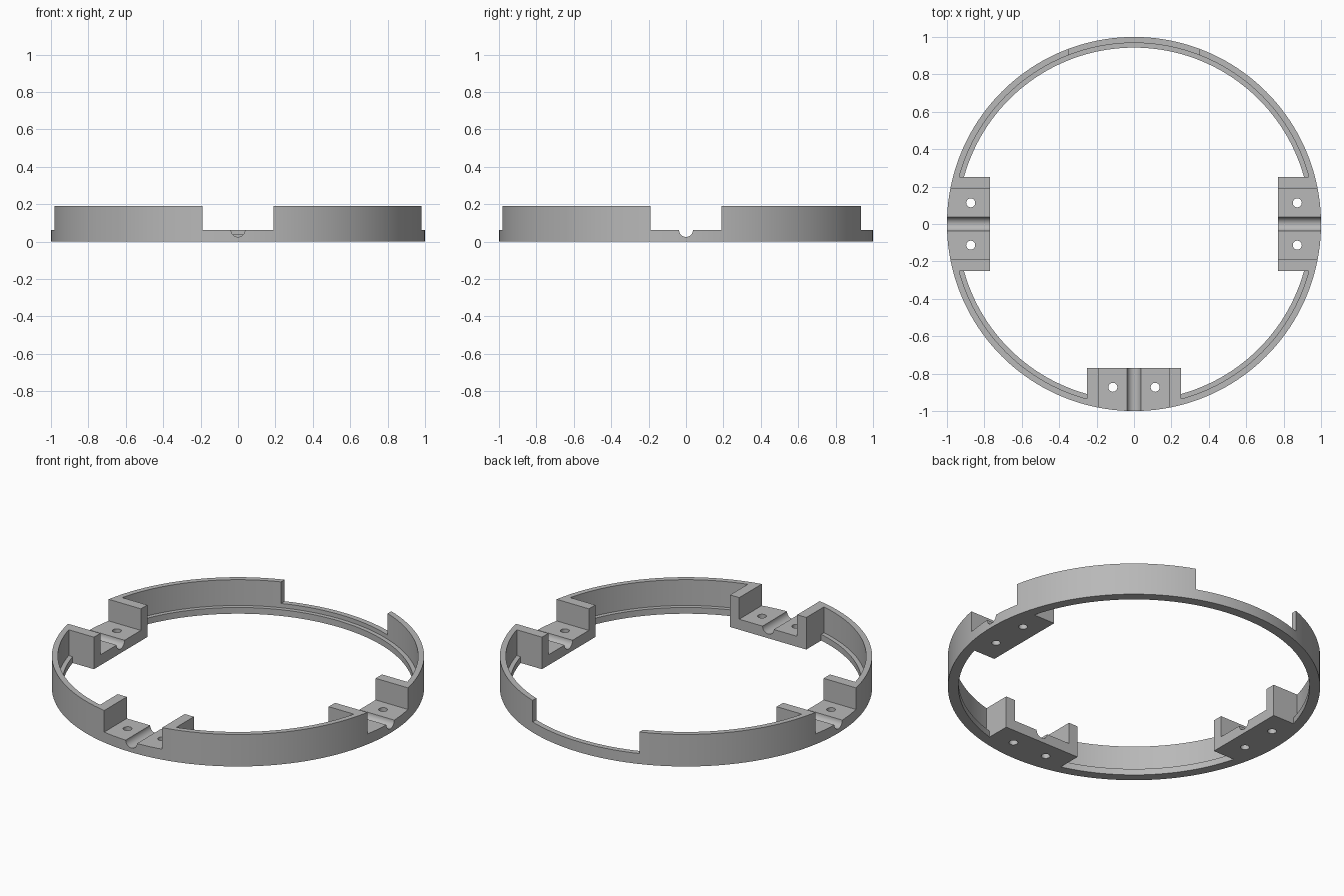
import bpy, bmesh, math
from mathutils import Matrix, Vector

cube = bpy.data.objects.get("Cube")
if cube:
    bpy.data.objects.remove(cube)

HEIGHT, FLOOR, LEDGE = 0.19, 0.062, 0.037
OUTER, INNER, LIP = 1.0, 0.968, 0.943
PAD_REACH, PAD_HALF, POCKET_HALF = 0.77, 0.25, 0.19

grey = bpy.data.materials.new("plain grey")
grey.use_nodes = True
grey.diffuse_color = (0.48, 0.48, 0.48, 1)
grey.node_tree.nodes["Principled BSDF"].inputs["Base Color"].default_value = grey.diffuse_color


def finish(name, bm):
    bmesh.ops.recalc_face_normals(bm, faces=bm.faces)
    mesh = bpy.data.meshes.new(name)
    bm.to_mesh(mesh)
    bm.free()
    mesh.materials.append(grey)
    obj = bpy.data.objects.new(name, mesh)
    bpy.context.collection.objects.link(obj)
    return obj


def box(name, low, high, turn=0):
    low, high = Vector(low), Vector(high)
    bm = bmesh.new()
    bmesh.ops.create_cube(bm, size=1, matrix=Matrix.Rotation(turn, 4, "Z")
                          @ Matrix.Translation((low + high) / 2)
                          @ Matrix.Diagonal((*(high - low), 1)))
    return finish(name, bm)


def cylinder(name, radius, depth, matrix, sides):
    bm = bmesh.new()
    bmesh.ops.create_cone(bm, cap_ends=True, segments=sides, radius1=radius,
                          radius2=radius, depth=depth, matrix=matrix)
    return finish(name, bm)


def stepped_plug(name, profile, sides):
    """Solid of revolution from (radius, z) points, capped at both ends."""
    bm = bmesh.new()
    rings = [[bm.verts.new((r * math.cos(math.tau * i / sides),
                            r * math.sin(math.tau * i / sides), z))
              for i in range(sides)] for r, z in profile]
    for a, b in zip(rings, rings[1:]):
        for i in range(sides):
            j = (i + 1) % sides
            bm.faces.new((a[i], a[j], b[j], b[i]))
    bm.faces.new(rings[0])
    bm.faces.new(rings[-1])
    return finish(name, bm)


def cut(target, cutter):
    mod = target.modifiers.new("cut", "BOOLEAN")
    mod.operation, mod.solver, mod.object = "DIFFERENCE", "EXACT", cutter
    bpy.context.view_layer.update()
    graph = bpy.context.evaluated_depsgraph_get()
    mesh = bpy.data.meshes.new_from_object(target.evaluated_get(graph))
    target.modifiers.clear()
    target.data = mesh
    bpy.data.objects.remove(cutter)


# Solid disc, and the stepped bore that hollows it out
ring = cylinder("mounting_ring", OUTER, HEIGHT,
                Matrix.Translation((0, 0, HEIGHT / 2)), 160)
bore = stepped_plug("bore", [(LIP, -0.1), (LIP, LEDGE), (INNER, LEDGE), (INNER, 0.3)], 160)

# Keep three pads standing inside the bore: left, right and front
turns = [0, math.pi, -math.pi / 2]
for turn in turns:
    cut(bore, box("pad", (PAD_REACH, -PAD_HALF, -0.2), (1.2, PAD_HALF, 0.4), turn))
cut(ring, bore)

# Pocket, cable groove and two screw holes in each pad
for turn in turns:
    spin = Matrix.Rotation(turn, 4, "Z")
    cut(ring, box("pocket", (0.6, -POCKET_HALF, FLOOR), (1.2, POCKET_HALF, 0.4), turn))
    cut(ring, cylinder("groove", 0.037, 0.6, spin @ Matrix.Translation((0.9, 0, FLOOR))
                       @ Matrix.Rotation(math.pi / 2, 4, "Y"), 32))
    for side in (-1, 1):
        cut(ring, cylinder("screw_hole", 0.024, 0.5,
                           spin @ Matrix.Translation((0.873, side * 0.113, 0)), 24))

# Wide notch in the back wall
cut(ring, box("back_notch", (-0.35, 0.6, FLOOR), (0.35, 1.2, 0.4)))

bpy.ops.object.select_all(action="DESELECT")
ring.select_set(True)
bpy.context.view_layer.objects.active = ring
bpy.ops.object.shade_smooth_by_angle(angle=math.radians(30))
